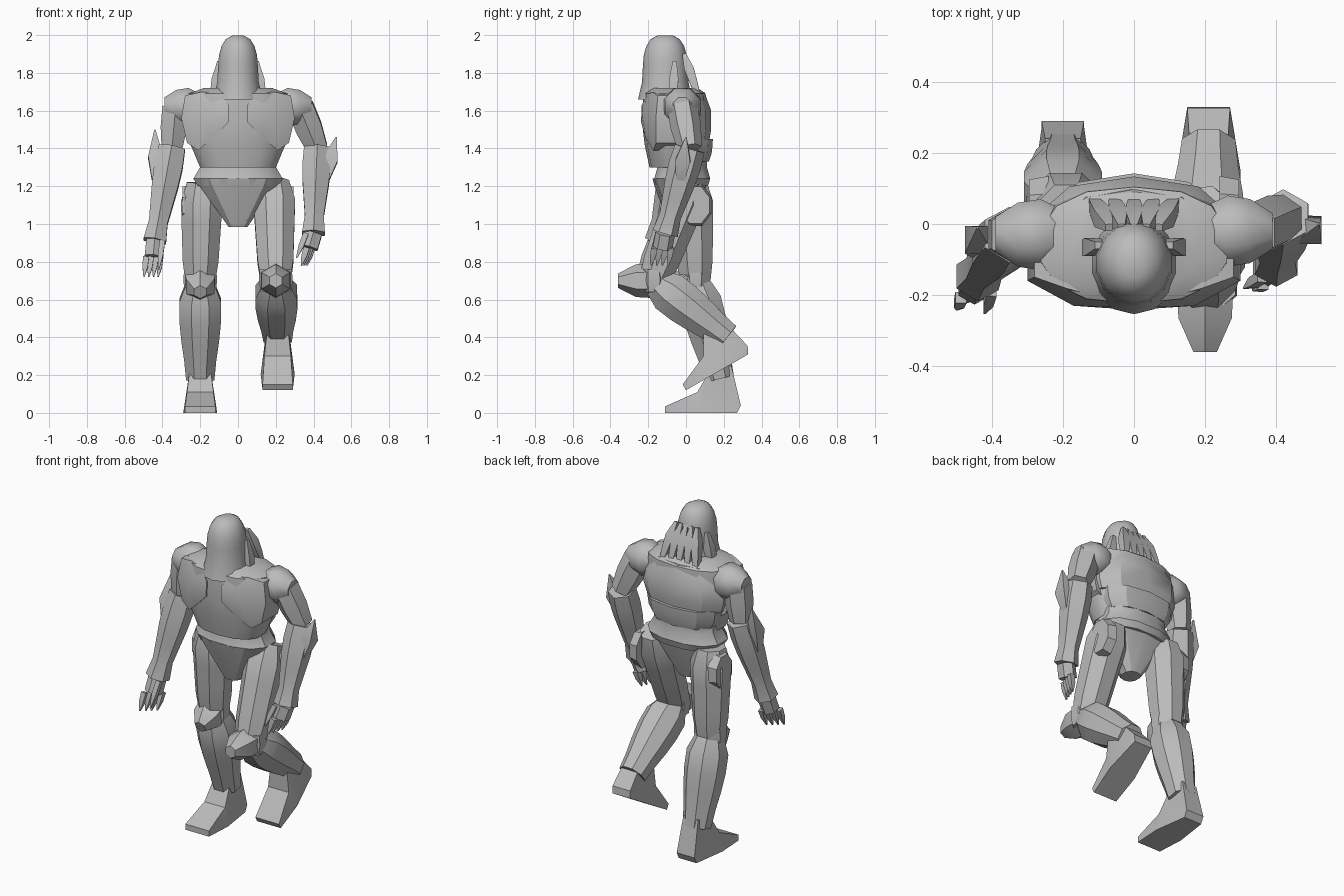
import bpy, bmesh, math
from mathutils import Vector

cube = bpy.data.objects.get("Cube")
if cube:
    bpy.data.objects.remove(cube, do_unlink=True)

TIP = .003
shade = .5
grey = bpy.data.materials.new("plain_grey")
grey.use_nodes = True
grey.diffuse_color = (shade, shade, shade, 1)
grey.node_tree.nodes["Principled BSDF"].inputs["Base Color"].default_value = grey.diffuse_color


def finish(name, bm, smooth):
    """Turn a bmesh into a grey object, keeping edges above the angle sharp."""
    bmesh.ops.recalc_face_normals(bm, faces=bm.faces)
    mesh = bpy.data.meshes.new(name)
    bm.to_mesh(mesh)
    bm.free()
    mesh.materials.append(grey)
    mesh.shade_smooth()
    mesh.set_sharp_from_angle(angle=math.radians(smooth))
    obj = bpy.data.objects.new(name, mesh)
    bpy.context.scene.collection.objects.link(obj)


def skin(bm, loops):
    """Join equal loops of vertices into a closed, capped body."""
    for lower, upper in zip(loops, loops[1:]):
        for k in range(len(lower)):
            bm.faces.new((lower[k - 1], lower[k], upper[k], upper[k - 1]))
    bm.faces.new(loops[0])
    bm.faces.new(loops[-1])


def ring(bm, centre, across, along, sides, power):
    """Add a loop of vertices on a superellipse whose flats touch both half axes."""
    grow = 1 / math.cos(math.pi / sides)
    loop = []
    for k in range(sides):
        angle = math.tau * (k + .5) / sides
        c, s = math.cos(angle), math.sin(angle)
        c = math.copysign(abs(c) ** (2 / power), c) * grow
        s = math.copysign(abs(s) ** (2 / power), s) * grow
        loop.append(bm.verts.new(centre + across * c + along * s))
    return loop


def tube(name, start, end, radii, sides=8, depth=1, smooth=32):
    """Straight limb piece with radii spread evenly from start to end."""
    start, end = Vector(start), Vector(end)
    axis = (end - start).normalized()
    reference = Vector((0, 1, 0)) if abs(axis.x) > .8 else Vector((1, 0, 0))
    across = (reference - axis * reference.dot(axis)).normalized()
    along = axis.cross(across) * depth
    bm = bmesh.new()
    skin(bm, [ring(bm, start.lerp(end, i / (len(radii) - 1)), across * r, along * r, sides, 2)
              for i, r in enumerate(radii)])
    finish(name, bm, smooth)


def stack(name, y, rows, sides=12, power=2.4, ratio=.5, extra=.03, smooth=32):
    """Level rings of (height, half width) on the centre line; depth follows width."""
    bm = bmesh.new()
    skin(bm, [ring(bm, Vector((0, y, z)), Vector((w, 0, 0)),
                   Vector((0, w * ratio + extra, 0)), sides, power) for z, w in rows])
    finish(name, bm, smooth)


# Torso, waist and pelvis
stack("chest", -.06, [(1.3, .2), (1.42, .25), (1.55, .28), (1.69, .26), (1.72, .18)], sides=14)
stack("waist_band", -.02, [(1.2, .21), (1.24, .235), (1.3, .2), (1.34, .2)])
stack("pelvis", -.03, [(.985, .05), (1.2, .2), (1.24, .22)], sides=10)
stack("lower_back_plate", -.01, [(1.33, .19), (1.38, .22), (1.45, .23)], sides=10)
stack("upper_back_plate", -.04, [(1.44, .25), (1.5, .27), (1.6, .27), (1.7, .2)], sides=10)

# Head: a flared neck under a straight face and a domed crown
crown = []
for step in range(5):
    lift = math.radians(step * 20)
    crown.append((1.84 + .16 * math.sin(lift), .105 * math.cos(lift) ** .7))
stack("head", -.11, [(1.66, .13), (1.75, .11)] + crown, sides=14, power=2, ratio=1,
      extra=.01, smooth=45)

# Locks hanging behind and beside the head
for i in range(-2, 3):
    tube("back_hair_lock", (i * .035, -.01, 1.9), (i * .06, .07, 1.66), (.01, .025, .02, .01),
         sides=4)
for s in (1, -1):
    tube("side_hair_lock", (s * .1, -.06, 1.86), (s * .13, -.07, 1.67), (.01, .025, .02),
         sides=4)


# Breast plates: an outline wrapped around the chest
def breast_front(x, z):
    bulge = math.sqrt(1 - (x / .36) ** 2)
    return -.06 - .18 * bulge + .4 * max(0, z - 1.62) + .3 * max(0, 1.5 - z)


OUTLINE = [(.19, 1.7), (.1, 1.69), (.05, 1.63), (.05, 1.54), (.13, 1.46),
           (.21, 1.39), (.27, 1.43), (.3, 1.56), (.28, 1.68)]
for s in (1, -1):
    bm = bmesh.new()
    front = [bm.verts.new((s * x, breast_front(x, z), z)) for x, z in OUTLINE]
    back = [bm.verts.new((s * x, 0, z)) for x, z in OUTLINE]
    peak = bm.verts.new((s * .17, -.23, 1.57))
    for k in range(len(front)):
        bm.faces.new((front[k - 1], front[k], peak))
        bm.faces.new((front[k], front[k - 1], back[k - 1], back[k]))
    bm.faces.new(back)
    finish("breast_plate", bm, smooth=32)


def arm(side, shoulder, elbow, wrist, tip, spike, spread):
    """Shoulder cap, upper arm, forearm with spike, and a hand with pointed fingers."""
    shoulder, elbow, wrist, tip = map(Vector, (shoulder, elbow, wrist, tip))
    spread = Vector(spread)
    out = Vector((math.copysign(1, shoulder.x), 0, 0))
    tube(side + "_shoulder", shoulder - out * .13, shoulder + out * .06,
         (.07, .1, .09, .05), smooth=45)
    tube(side + "_upper_arm", shoulder, elbow, (.07, .07, .055), sides=6)
    tube(side + "_forearm", elbow, wrist, (.07, .075, .07, .06, .05, .06), sides=6)
    tube(side + "_elbow_spike", elbow.lerp(wrist, .4) + out * .045, spike, (.02, .04, TIP),
         sides=4)
    knuckles = wrist.lerp(tip, .45)
    tube(side + "_palm", wrist, knuckles, (.045, .045), sides=6)
    for i in range(4):
        fan = spread * (i - 1.5)
        tube(side + "_finger", knuckles + fan, tip + fan, (.016, .014, TIP), sides=4)
    inward = -out * .04 + Vector((0, -.04, 0))
    tube(side + "_thumb", wrist + inward, tip + inward + Vector((0, 0, .04)),
         (.014, .014, TIP), sides=4)


arm("right", shoulder=(-.33, -.03, 1.62), elbow=(-.35, -.03, 1.4), wrist=(-.44, -.15, .91),
    tip=(-.46, -.21, .72), spike=(-.44, -.01, 1.5), spread=(.025, .02, 0))
arm("left", shoulder=(.33, -.02, 1.62), elbow=(.42, .02, 1.4), wrist=(.4, -.11, .95),
    tip=(.35, -.14, .78), spike=(.52, 0, 1.46), spread=(.01, .03, 0))


def foot(name, toe, tilt):
    """Side profile of (length, height, half width) from the toe, pitched by tilt."""
    profile = [(0, 0, .08), (0, .035, .08), (.17, .11, .07), (.24, .23, .055),
               (.35, .25, .05), (.4, .04, .06), (.38, 0, .06), (.17, 0, .09)]
    c, s = math.cos(tilt), math.sin(tilt)
    bm = bmesh.new()
    skin(bm, [[bm.verts.new(Vector(toe) + Vector((e * w, a * c - b * s, a * s + b * c)))
               for a, b, w in profile] for e in (1, -1)])
    bmesh.ops.triangulate(bm, faces=[f for f in bm.faces if len(f.verts) > 4])
    finish(name, bm, smooth=32)


def leg(side, hip, knee, ankle, toe, tilt, reach):
    """Thigh with hip disc, knee joint with its guard, shin and foot."""
    hip, knee, ankle = map(Vector, (hip, knee, ankle))
    out = Vector((math.copysign(1, hip.x), 0, 0))
    disc = hip + Vector((0, .02, -.12))
    tube(side + "_thigh", hip, knee, (.08, .11, .105, .1, .095, .08))
    tube(side + "_hip_disc", disc + out * .05, disc + out * .105, (.085, .075), depth=1.3)
    tube(side + "_knee", knee + Vector((0, 0, .06)), knee - Vector((0, 0, .06)),
         (.085, .09, .08), depth=.85)
    tube(side + "_knee_guard", knee, knee + Vector(reach), (.08, .075, .033), sides=6)
    tube(side + "_shin", knee, ankle, (.07, .11, .11, .1, .085, .075))
    foot(side + "_foot", toe, tilt)


leg("right", hip=(-.19, .03, 1.22), knee=(-.2, .05, .7), ankle=(-.2, .18, .18),
    toe=(-.2, -.11, 0), tilt=0, reach=(0, -.13, -.06))
leg("left", hip=(.19, .03, 1.22), knee=(.2, -.17, .7), ankle=(.21, .22, .4),
    toe=(.21, 0, .12), tilt=math.radians(30), reach=(0, -.19, 0))
